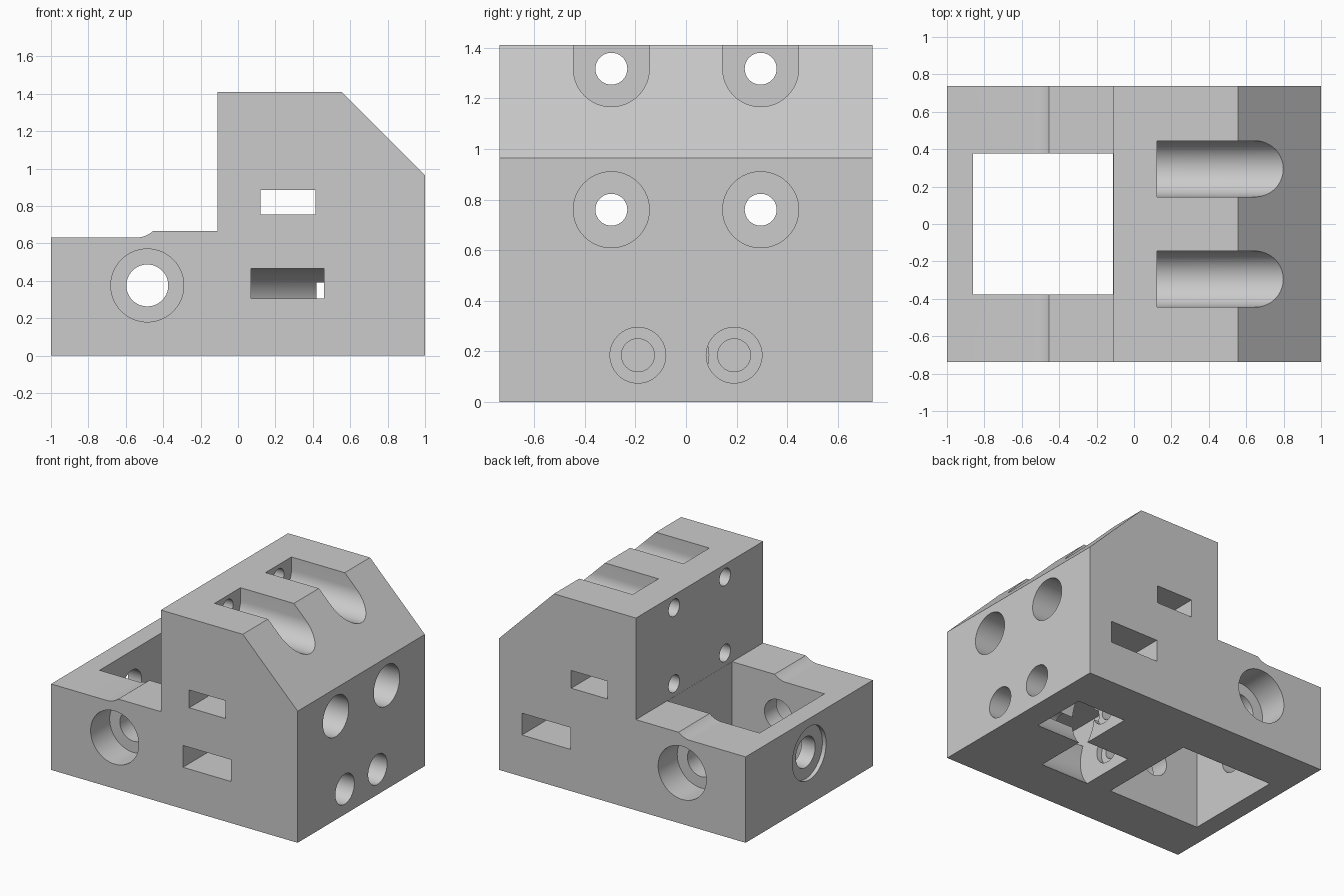
import bpy, bmesh
from math import sin, cos, radians, asin, degrees

cube = bpy.data.objects.get("Cube")
if cube:
    bpy.data.objects.remove(cube, do_unlink=True)

grey = bpy.data.materials.new("light grey")
grey.use_nodes = True
colour = (0.6, 0.6, 0.6, 1)
grey.diffuse_color = colour
grey.node_tree.nodes["Principled BSDF"].inputs["Base Color"].default_value = colour

HALF_Y = 0.737
OUT = 0.05      # how far cutters reach past the surface


def arc(cx, cy, r, start, end, steps):
    angles = [radians(start + (end - start) * i / steps) for i in range(steps + 1)]
    return [(cx + r * cos(a), cy + r * sin(a)) for a in angles]


def circle(cx, cy, r):
    return arc(cx, cy, r, 0, 360, 64)[:-1]


def rect(x0, x1, y0, y1):
    return [(x0, y0), (x1, y0), (x1, y1), (x0, y1)]


def prism(name, outline, axis, start, end):
    """Extrude a closed outline along the x, y or z axis."""
    place = {"x": lambda u, v, w: (w, u, v),
             "y": lambda u, v, w: (u, w, v),
             "z": lambda u, v, w: (u, v, w)}[axis]
    bm = bmesh.new()
    base = bm.faces.new([bm.verts.new(place(u, v, start)) for u, v in outline])
    side = bmesh.ops.extrude_face_region(bm, geom=[base])
    shift = place(0, 0, end - start)
    moved = [e for e in side["geom"] if isinstance(e, bmesh.types.BMVert)]
    bmesh.ops.translate(bm, vec=shift, verts=moved)
    bmesh.ops.recalc_face_normals(bm, faces=bm.faces)
    mesh = bpy.data.meshes.new(name)
    bm.to_mesh(mesh)
    bm.free()
    mesh.materials.append(grey)
    obj = bpy.data.objects.new(name, mesh)
    bpy.context.collection.objects.link(obj)
    return obj


# Stepped body with a sloped corner and a small fillet on the low deck
fillet = arc(-0.55, 0.63 + 0.146, 0.146, 270, 310.5, 10)
body = prism("mount_body",
             [(-1, 0), (1, 0), (1, 0.965), (0.555, 1.41), (-0.11, 1.41), (-0.11, 0.665)]
             + fillet[::-1] + [(-1, 0.63)], "y", -HALF_Y, HALF_Y)
bpy.context.view_layer.objects.active = body
body.select_set(True)


def cut(name, outline, axis, start, end):
    tool = prism(name, outline, axis, start, end)
    tool.hide_render = True
    mod = body.modifiers.new(name, "BOOLEAN")
    mod.operation = "DIFFERENCE"
    mod.solver = "EXACT"
    mod.object = tool
    bpy.ops.object.modifier_apply(modifier=name)
    bpy.data.objects.remove(tool, do_unlink=True)


# Open well through the low deck
cut("well", rect(-0.86, -0.111, -0.376, 0.376), "z", -OUT, 0.8)

# Counterbored holes in the well walls
for s in (-1, 1):
    cut("side_bore", circle(-0.485, 0.375, 0.195), "y", s * 0.516, s * (HALF_Y + OUT))
    cut("side_hole", circle(-0.485, 0.375, 0.112), "y", s * 0.3, s * 0.6)
cut("end_bore", circle(0, 0.375, 0.195), "x", -1 - OUT, -0.97)
cut("end_hole", circle(0, 0.375, 0.112), "x", -1, -0.8)

# Screw channels: open grooves on top, round bores below
for s in (-1, 1):
    y = s * 0.295
    groove = arc(y, 1.317, 0.15, 180, 360, 32) + [(y + 0.15, 1.5), (y - 0.15, 1.5)]
    cut("top_groove", groove, "x", 0.122, 1 + OUT)
    cut("screw_bore", circle(y, 0.76, 0.15), "x", 0.122, 1 + OUT)
    for z in (0.76, 1.317):
        cut("screw_hole", circle(y, z, 0.063), "x", -0.11 - OUT, 0.2)

# Cross slot through the tower
cut("cross_slot", rect(0.12, 0.415, 0.755, 0.885), "y", -HALF_Y - OUT, HALF_Y + OUT)

# Round pockets open below, each with a slot to the nearer side
R, CY, CZ, SLOT = 0.28, 0.19, 0.185, 0.305
for s, x0, x1 in ((-1, 0.07, 0.46), (1, 0.42, 0.815)):
    ring = arc(CY, CZ, R, 90, 360 + degrees(asin((SLOT - CZ) / R)), 56)
    ring += [(HALF_Y + OUT, SLOT), (HALF_Y + OUT, CZ + R)]
    cut("round_pocket", [(s * y, z) for y, z in ring], "x", x0, x1)
    cut("axle_bore", circle(s * CY, CZ, 0.11), "x", x0 - 0.04, 1 + OUT)
    cut("axle_hole", circle(s * CY, CZ, 0.065), "x", -0.11 - OUT, x0)

bpy.ops.object.shade_smooth_by_angle(angle=radians(30))
